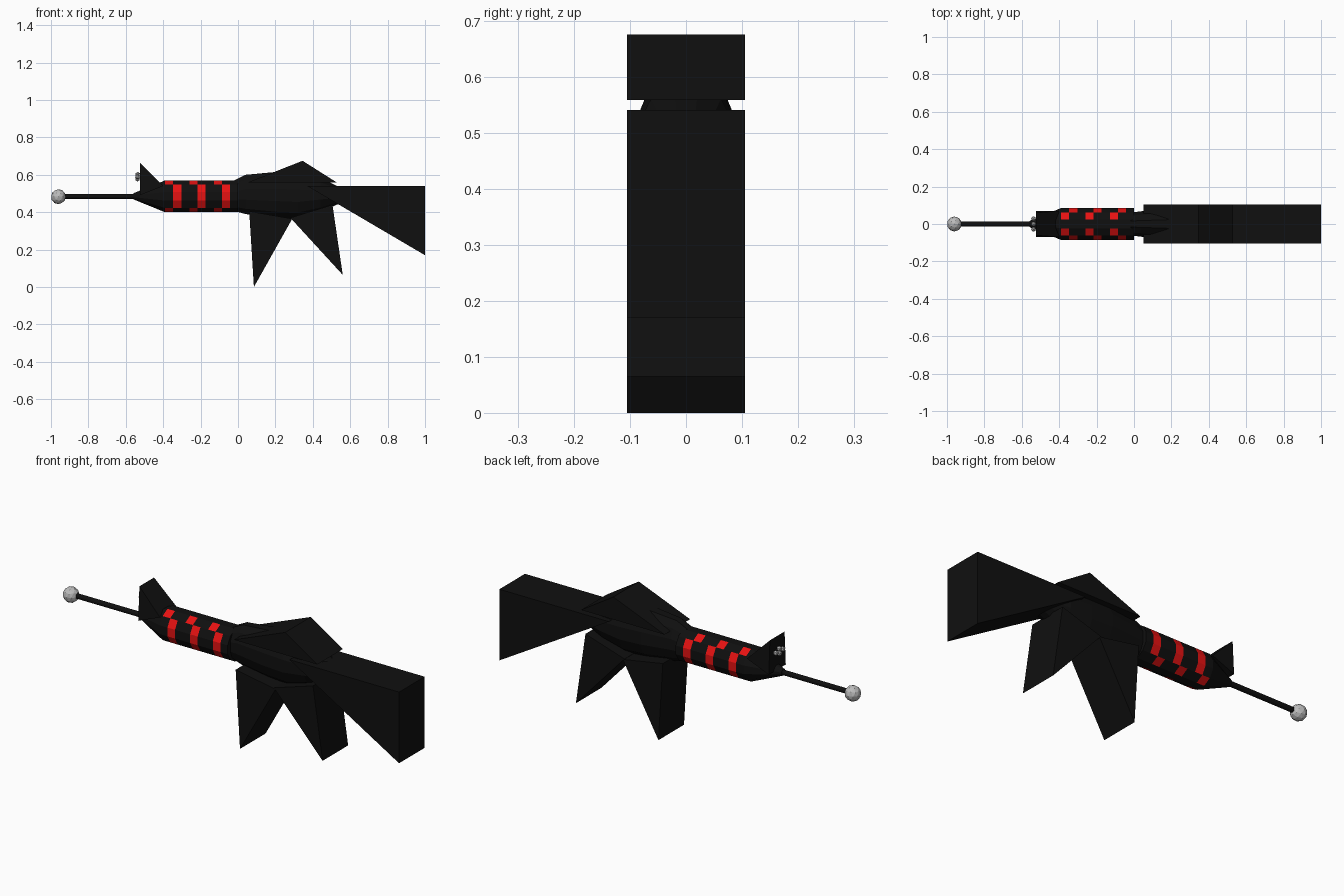
import bpy, bmesh, math
from mathutils import Vector

if "Cube" in bpy.data.objects:
    bpy.data.objects.remove(bpy.data.objects["Cube"])


def material(name, rgb):
    m = bpy.data.materials.new(name)
    m.use_nodes = True
    m.diffuse_color = (*rgb, 1)
    m.node_tree.nodes["Principled BSDF"].inputs["Base Color"].default_value = (*rgb, 1)
    return m


BLACK = material("black", (0.005, 0.005, 0.005))
RED = material("red", (0.8, 0.006, 0.006))
GREY = material("grey", (0.5, 0.5, 0.5))
AXIS_Z = 0.485
SIDES = 12


def finish(name, bm, *mats):
    bmesh.ops.recalc_face_normals(bm, faces=bm.faces)
    mesh = bpy.data.meshes.new(name)
    bm.to_mesh(mesh)
    bm.free()
    for m in mats:
        mesh.materials.append(m)
    ob = bpy.data.objects.new(name, mesh)
    bpy.context.collection.objects.link(ob)
    return ob


def loft(name, rings, *mats, paint=None):
    """Skin a run of (x, half width, low z, high z) elliptical rings."""
    bm = bmesh.new()
    loops = []
    for x, w, lo, hi in rings:
        loop = []
        for i in range(SIDES):
            a = (i + 0.5) * math.tau / SIDES
            s = 1 / math.cos(math.pi / SIDES)
            loop.append(bm.verts.new((x, w * s * math.sin(a),
                                      (lo + hi) / 2 + (hi - lo) / 2 * s * math.cos(a))))
        loops.append(loop)
    for k, (a, b) in enumerate(zip(loops, loops[1:])):
        for i in range(SIDES):
            j = (i + 1) % SIDES
            f = bm.faces.new((a[i], a[j], b[j], b[i]))
            if paint:
                f.material_index = paint(k, f.calc_center_median())
    bm.faces.new(loops[0])
    bm.faces.new(loops[-1])
    return finish(name, bm, *mats)


def prism(name, profile, half, half_top=None):
    """Extrude an (x, z) profile across y, optionally narrowing its highest point."""
    bm = bmesh.new()
    top = max(z for x, z in profile)
    sides = []
    for s in (-1, 1):
        sides.append([bm.verts.new((x, s * (half_top if half_top and z == top else half), z))
                      for x, z in profile])
    n = len(profile)
    for side in sides:
        bm.faces.new(side)
    for i in range(n):
        j = (i + 1) % n
        bm.faces.new((sides[0][i], sides[0][j], sides[1][j], sides[1][i]))
    return finish(name, bm, BLACK)


def ball(name, centre, radius, detail):
    bm = bmesh.new()
    bmesh.ops.create_icosphere(bm, subdivisions=detail, radius=radius)
    bmesh.ops.translate(bm, verts=bm.verts, vec=Vector(centre))
    return finish(name, bm, GREY)


def round_ring(x, r):
    return (x, r, AXIS_Z - r, AXIS_Z + r)


# Checked handguard: red squares on the shoulders, red bands down the sides
def checker(k, c):
    up = abs(c.z - AXIS_Z)
    shoulder = 0.06 < up < 0.08
    side = up < 0.06
    return int((k % 3 == 0 and shoulder) or (k % 3 == 1 and side))


loft("handguard", [round_ring(-0.39 + 0.0435 * k, 0.085) for k in range(9)],
     BLACK, RED, paint=checker)
loft("handguard_rear_cap", [round_ring(-0.042, 0.085), round_ring(0, 0.085)], BLACK)
loft("handguard_nose", [round_ring(-0.56, 0.016), round_ring(-0.39, 0.085)], BLACK)

# Barrel and muzzle ball
loft("barrel", [round_ring(-0.96, 0.013), round_ring(-0.5, 0.013)], BLACK)
ball("muzzle_ball", (-0.96, 0, 0.483), 0.04, 2)

# Rounded receiver swelling in the middle
loft("receiver", [(-0.03, 0.06, 0.41, 0.565), (0.04, 0.068, 0.39, 0.6),
                  (0.2, 0.088, 0.37, 0.615), (0.32, 0.09, 0.365, 0.61),
                  (0.44, 0.085, 0.4, 0.585), (0.55, 0.06, 0.45, 0.53)], BLACK)

# Wedge-shaped parts
HALF = 0.105
prism("top_cover", [(0.05, 0.558), (0.345, 0.675), (0.53, 0.558)], HALF)
prism("stock", [(0.37, 0.54), (1, 0.54), (1, 0.17)], HALF)
prism("magazine", [(0.06, 0.405), (0.085, 0), (0.29, 0.365)], HALF)
prism("grip", [(0.28, 0.37), (0.56, 0.065), (0.505, 0.44)], HALF)
prism("front_sight", [(-0.525, 0.665), (-0.525, 0.49), (-0.4, 0.54)], 0.07, 0.06)

# Small studs on the face of the sight
for i, (y, z) in enumerate([(-0.028, 0.59), (0.028, 0.59), (0, 0.602), (0, 0.578)]):
    ball(f"sight_stud_{i + 1}", (-0.537, y, z), 0.014, 1)
